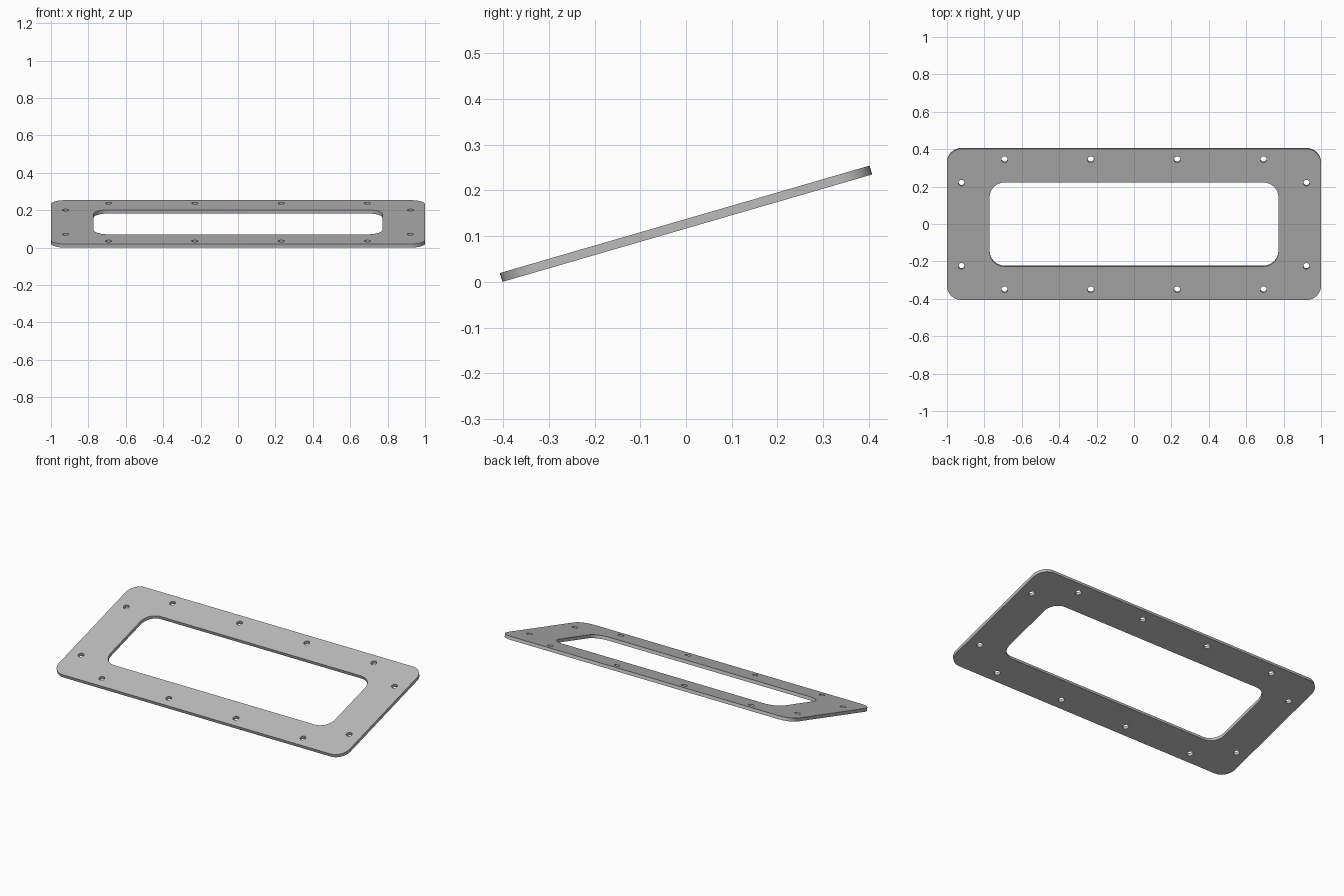
import bpy
from math import sin, cos, pi, atan2

cube = bpy.data.objects.get("Cube")
if cube:
    bpy.data.objects.remove(cube)

THICK = 0.02
LENGTH = 0.842
TILT = atan2(0.2348, 0.8084)


def arc(cx, cy, r, start, sweep, steps):
    return [(cx + r * cos(start + sweep * i / steps),
             cy + r * sin(start + sweep * i / steps)) for i in range(steps + 1)]


def rounded_rect(hx, hy, r):
    points = []
    for i, (sx, sy) in enumerate([(1, 1), (-1, 1), (-1, -1), (1, -1)]):
        points += arc(sx * (hx - r), sy * (hy - r), r, i * pi / 2, pi / 2, 10)
    return points


# Outline, window and screw holes of the plate
loops = [rounded_rect(1.0, LENGTH / 2, 0.08),
         rounded_rect(0.772, 0.235, 0.083)]
holes = [(x, y) for x in (-0.692, -0.231, 0.231, 0.692) for y in (-0.362, 0.362)]
holes += [(x, y) for x in (-0.922, 0.922) for y in (-0.232, 0.232)]
loops += [arc(x, y, 0.017, 0, 2 * pi, 24)[:-1] for x, y in holes]

# Filled profile, extruded to the plate thickness
curve = bpy.data.curves.new("plate_profile", "CURVE")
curve.dimensions = "2D"
curve.fill_mode = "BOTH"
curve.extrude = THICK / 2
for loop in loops:
    spline = curve.splines.new("POLY")
    spline.points.add(len(loop) - 1)
    for point, (x, y) in zip(spline.points, loop):
        point.co = (x, y, 0, 1)
    spline.use_cyclic_u = True

plate = bpy.data.objects.new("frame_plate", curve)
bpy.context.collection.objects.link(plate)
bpy.ops.object.select_all(action="DESELECT")
plate.select_set(True)
bpy.context.view_layer.objects.active = plate
bpy.ops.object.convert(target="MESH")
plate = bpy.context.object
plate.name = "frame_plate"

# Weld the caps to the walls and smooth the round corners
bpy.ops.object.mode_set(mode="EDIT")
bpy.ops.mesh.select_all(action="SELECT")
bpy.ops.mesh.remove_doubles(threshold=0.0001)
bpy.ops.mesh.normals_make_consistent(inside=False)
bpy.ops.object.mode_set(mode="OBJECT")
bpy.ops.object.shade_smooth_by_angle()

# Tilt the plate up towards the back
plate.rotation_euler.x = TILT
plate.location.z = (LENGTH * sin(TILT) + THICK * cos(TILT)) / 2

# Plain grey finish
grey = bpy.data.materials.new("plain_grey")
grey.use_nodes = True
colour = (0.5, 0.5, 0.5, 1)
grey.diffuse_color = colour
grey.node_tree.nodes["Principled BSDF"].inputs["Base Color"].default_value = colour
plate.data.materials.clear()
plate.data.materials.append(grey)
